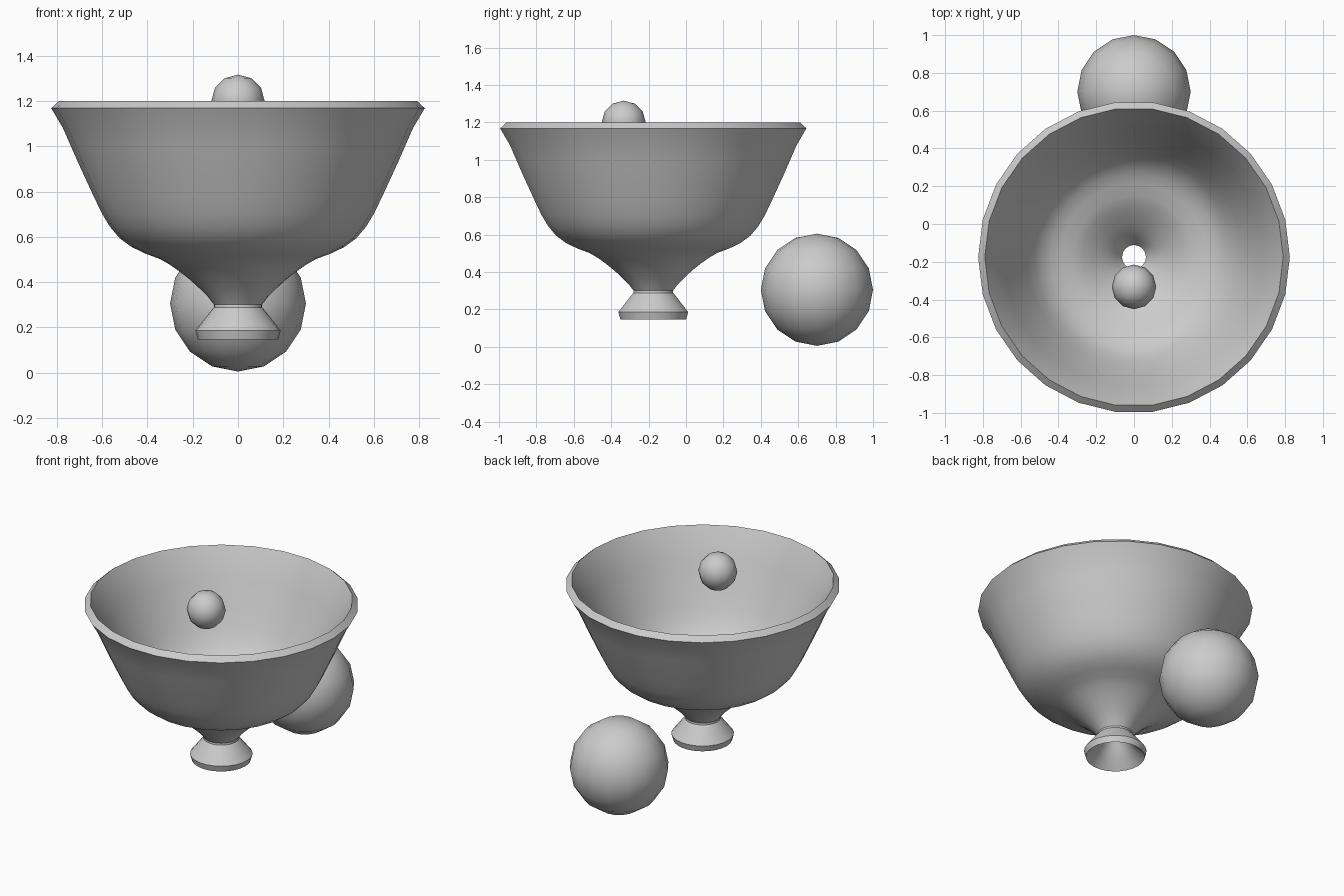
import bpy, bmesh
from math import radians, pi
from mathutils import Matrix

if "Cube" in bpy.data.objects:
    bpy.data.objects.remove(bpy.data.objects["Cube"])


def smooth(obj, angle):
    bpy.ops.object.select_all(action='DESELECT')
    obj.select_set(True)
    bpy.context.view_layer.objects.active = obj
    bpy.ops.object.shade_smooth_by_angle(angle=radians(angle))


def lathe(name, profile, steps, location):
    # revolve a closed (radius, height) loop around z
    bm = bmesh.new()
    verts = [bm.verts.new((r, 0, z)) for r, z in profile]
    edges = [bm.edges.new((verts[i], verts[(i + 1) % len(verts)])) for i in range(len(verts))]
    bmesh.ops.spin(bm, geom=verts + edges, cent=(0, 0, 0), axis=(0, 0, 1),
                   angle=2 * pi, steps=steps, use_merge=False, use_duplicate=False)
    bmesh.ops.remove_doubles(bm, verts=bm.verts, dist=0.0005)
    bmesh.ops.recalc_face_normals(bm, faces=bm.faces)
    mesh = bpy.data.meshes.new(name)
    bm.to_mesh(mesh)
    bm.free()
    obj = bpy.data.objects.new(name, mesh)
    bpy.context.collection.objects.link(obj)
    obj.location = location
    return obj


def ball(name, segments, rings, radius, location):
    bpy.ops.mesh.primitive_uv_sphere_add(segments=segments, ring_count=rings,
                                         radius=radius, location=location)
    obj = bpy.context.object
    obj.name = name
    smooth(obj, 40)


# Footed bowl: thin wall, open through the neck and foot
outer = [(0.177, 0.146), (0.188, 0.186), (0.155, 0.228), (0.124, 0.268), (0.107, 0.288),
         (0.106, 0.300), (0.132, 0.334), (0.168, 0.370), (0.212, 0.410), (0.256, 0.445),
         (0.300, 0.476), (0.345, 0.502), (0.410, 0.526), (0.470, 0.555), (0.522, 0.593),
         (0.566, 0.645), (0.602, 0.705), (0.638, 0.780), (0.675, 0.860), (0.705, 0.925),
         (0.737, 0.998), (0.773, 1.080), (0.825, 1.168)]
inner = [(0.790, 1.200), (0.735, 1.105), (0.695, 1.015), (0.635, 0.880), (0.575, 0.755),
         (0.530, 0.675), (0.490, 0.627), (0.445, 0.593), (0.390, 0.567), (0.325, 0.545),
         (0.275, 0.517), (0.228, 0.483), (0.180, 0.445), (0.136, 0.405), (0.098, 0.362),
         (0.063, 0.308), (0.063, 0.284), (0.092, 0.240), (0.122, 0.202)]
bowl = lathe("footed_bowl", outer + inner, 26, (0, -0.175, 0))
smooth(bowl, 30)

# Large ball behind the bowl and small ball in its mouth
ball("large_ball", 16, 8, 0.30, (0, 0.70, 0.305))
ball("small_ball", 12, 6, 0.118, (0, -0.333, 1.198))
